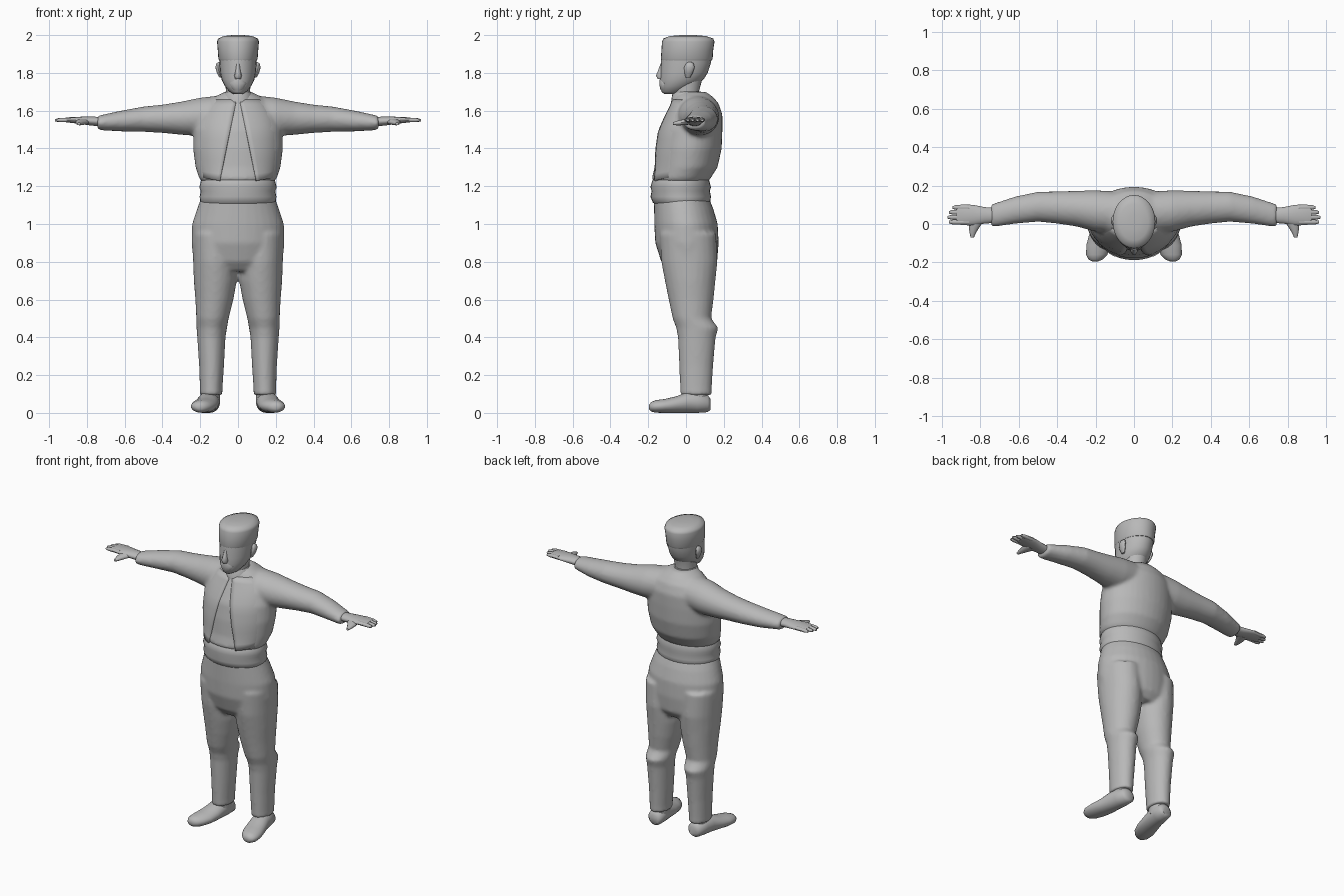
import bpy, bmesh, math

grey = bpy.data.materials.new("plain grey")
grey.diffuse_color = (0.48, 0.48, 0.48, 1)


def ring_point(axis, t, a, b, side):
    """Point on a cross-section: t runs along the axis, a and b across it."""
    x, y, z = {'x': (t, a, b), 'y': (a, t, b), 'z': (a, b, t)}[axis]
    return (side * x, y, z)


def loft(bm, axis, sections, side=1, n=24):
    """Closed tube through elliptical sections (t, a, b, radius_a, radius_b)."""
    rings = []
    for t, a, b, ra, rb in sections:
        ring = []
        for i in range(n):
            ang = 2 * math.pi * i / n
            ring.append(bm.verts.new(ring_point(
                axis, t, a + ra * math.cos(ang), b + rb * math.sin(ang), side)))
        rings.append(ring)
    for r, q in zip(rings, rings[1:]):
        for i in range(n):
            j = (i + 1) % n
            bm.faces.new((r[i], r[j], q[j], q[i]))
    bm.faces.new(rings[0])
    bm.faces.new(rings[-1])


def finish(bm, name, angle=50):
    bmesh.ops.recalc_face_normals(bm, faces=bm.faces)
    mesh = bpy.data.meshes.new(name)
    bm.to_mesh(mesh)
    bm.free()
    mesh.materials.append(grey)
    obj = bpy.data.objects.new(name, mesh)
    bpy.context.collection.objects.link(obj)
    bpy.context.view_layer.objects.active = obj
    obj.select_set(True)
    bpy.ops.object.shade_smooth_by_angle(angle=math.radians(angle))
    obj.select_set(False)
    return obj


def part(name, axis, sections, side=1, n=24):
    bm = bmesh.new()
    loft(bm, axis, sections, side, n)
    return finish(bm, name)


def blend(obj, voxel=0.011, rounds=5):
    """Fuse overlapping lofts into one soft cloth surface."""
    m = obj.modifiers.new("fuse", 'REMESH')
    m.mode = 'VOXEL'
    m.voxel_size = voxel
    m.use_smooth_shade = True
    s = obj.modifiers.new("soften", 'SMOOTH')
    s.factor = 0.5
    s.iterations = rounds


# Trousers: pelvis and two legs
bm = bmesh.new()
loft(bm, 'z', [(1.14, 0, -.025, .195, .145), (1.08, 0, -.012, .217, .157),
               (1.0, 0, 0, .243, .168), (.9, 0, .005, .246, .168),
               (.8, 0, .017, .236, .148), (.75, 0, .02, .19, .11)], n=32)
for s in (1, -1):
    loft(bm, 'z', [(.95, .125, .01, .118, .15), (.8, .121, .018, .117, .149),
                   (.7, .12, .022, .114, .134), (.6, .125, .027, .101, .119),
                   (.5, .135, .031, .086, .102), (.45, .139, .06, .081, .112),
                   (.4, .141, .057, .075, .1), (.25, .14, .054, .066, .09),
                   (.13, .142, .053, .06, .084), (.095, .142, .053, .06, .084)], s)
blend(finish(bm, "trousers"))

# Sash around the waist
part("sash", 'z', [(1.27, 0, -.02, .18, .135), (1.225, 0, -.028, .197, .152),
                   (1.195, 0, -.028, .205, .16), (1.175, 0, -.028, .197, .154),
                   (1.145, 0, -.028, .203, .16), (1.115, 0, -.024, .2, .152),
                   (1.09, 0, -.02, .18, .13)], n=36)

# Jacket body with sleeves
body = [(1.22, 0, -.028, .185, .14), (1.24, 0, -.026, .205, .155),
        (1.3, 0, 0, .225, .167), (1.4, 0, .015, .238, .174),
        (1.5, 0, .026, .235, .167), (1.58, 0, .045, .215, .148),
        (1.64, 0, .05, .17, .122), (1.675, 0, .04, .12, .1),
        (1.7, 0, .03, .07, .075)]
bm = bmesh.new()
loft(bm, 'z', body, n=36)
for s in (1, -1):
    loft(bm, 'x', [(.1, .06, 1.575, .11, .105), (.2, .068, 1.567, .108, .102),
                   (.3, .08, 1.56, .093, .088), (.4, .086, 1.557, .084, .075),
                   (.5, .09, 1.555, .078, .067), (.62, .072, 1.545, .071, .055),
                   (.72, .048, 1.537, .062, .041), (.745, .045, 1.536, .058, .036)], s)
blend(finish(bm, "jacket"))


def body_at(z):
    for p, q in zip(body, body[1:]):
        if p[0] <= z <= q[0]:
            k = (z - p[0]) / (q[0] - p[0])
            return [u + k * (v - u) for u, v in zip(p, q)]


# Open jacket fronts lying over the chest
for s, label in ((1, "left"), (-1, "right")):
    bm = bmesh.new()
    rows, cols, grid = 12, 10, []
    for r in range(rows + 1):
        f = r / rows
        z = 1.25 + f * .41
        _, _, cy, rx, ry = body_at(z)
        a0 = math.asin((.085 * (1 - f) + .008) / rx)
        line = []
        for c in range(cols + 1):
            t = c / cols
            a = a0 + t * (1.3 - a0)
            k = 1.06 - .09 * t
            drop = .02 * (1 - t) * (1 - f)
            line.append(bm.verts.new((s * rx * k * math.sin(a),
                                      cy - ry * k * math.cos(a), z - drop)))
        grid.append(line)
    for p, q in zip(grid, grid[1:]):
        for c in range(cols):
            corners = (p[c], p[c + 1], q[c + 1], q[c])
            bm.faces.new(corners if s > 0 else corners[::-1])
    front = finish(bm, label + "_jacket_front")
    m = front.modifiers.new("thickness", 'SOLIDIFY')
    m.thickness = .014
    m.offset = -1

# Collar and neck
part("collar", 'z', [(1.64, 0, .01, .085, .09), (1.69, 0, .008, .074, .08),
                     (1.702, 0, .008, .064, .07)])
part("neck", 'z', [(1.62, 0, .01, .066, .07), (1.7, 0, 0, .064, .068),
                   (1.78, 0, .01, .068, .08)])

# Head, nose, beard and ears
part("head", 'z', [(1.688, 0, -.075, .025, .04), (1.7, 0, -.068, .045, .062),
                   (1.73, 0, -.046, .07, .088), (1.765, 0, -.022, .087, .115),
                   (1.8, 0, -.01, .094, .125), (1.85, 0, -.001, .098, .132),
                   (1.89, 0, .003, .1, .132)])
part("nose", 'z', [(1.85, 0, -.12, .01, .015), (1.81, 0, -.128, .014, .022),
                   (1.785, 0, -.133, .02, .028), (1.768, 0, -.13, .016, .02)], n=10)
part("beard", 'z', [(1.765, 0, -.11, .03, .03), (1.745, 0, -.108, .048, .034),
                    (1.715, 0, -.107, .034, .031), (1.692, 0, -.1, .015, .02)], n=14)
for s, label in ((1, "left"), (-1, "right")):
    part(label + "_ear", 'z', [(1.775, .092, .01, .006, .012), (1.8, .1, .014, .012, .022),
                               (1.83, .106, .018, .014, .028), (1.85, .104, .02, .01, .02),
                               (1.858, .1, .02, .004, .008)], s, 12)

# Flat-topped cap
part("cap", 'z', [(1.865, 0, .003, .099, .133), (1.875, 0, .004, .104, .137),
                  (1.92, 0, .007, .107, .137), (1.965, 0, .012, .111, .139),
                  (1.982, 0, .012, .105, .132), (1.995, 0, .01, .075, .095),
                  (2.0, 0, .01, .03, .04)], n=32)

for s, label in ((1, "left"), (-1, "right")):
    # Hand: palm, four fingers and thumb
    bm = bmesh.new()
    loft(bm, 'x', [(.69, .045, 1.54, .036, .026), (.78, .045, 1.545, .043, .024),
                   (.84, .046, 1.549, .054, .019), (.9, .048, 1.551, .053, .014),
                   (.925, .048, 1.551, .046, .01)], s, 18)
    for y, tip in ((.086, .945), (.061, .962), (.035, .97), (.01, .962)):
        loft(bm, 'x', [(.86, y, 1.551, .013, .013), (tip - .02, y, 1.55, .0125, .011),
                       (tip, y, 1.549, .007, .006)], s, 10)
    loft(bm, 'y', [(.03, .815, 1.545, .042, .018), (-.005, .828, 1.54, .032, .016),
                   (-.04, .838, 1.535, .019, .013), (-.07, .842, 1.531, .009, .007)], s, 12)
    finish(bm, label + "_hand")

    # Shoe turned slightly outwards, with ankle
    part(label + "_shoe", 'y', [(.13, .142, .045, .03, .028), (.115, .144, .05, .047, .046),
                                (.06, .15, .056, .055, .056), (.01, .157, .056, .058, .056),
                                (-.05, .168, .044, .064, .044), (-.11, .182, .037, .066, .037),
                                (-.16, .194, .034, .055, .033), (-.185, .2, .032, .036, .025),
                                (-.195, .202, .031, .015, .012)], s)
    part(label + "_ankle", 'z', [(.05, .145, .05, .05, .065), (.14, .142, .053, .048, .066)], s)
